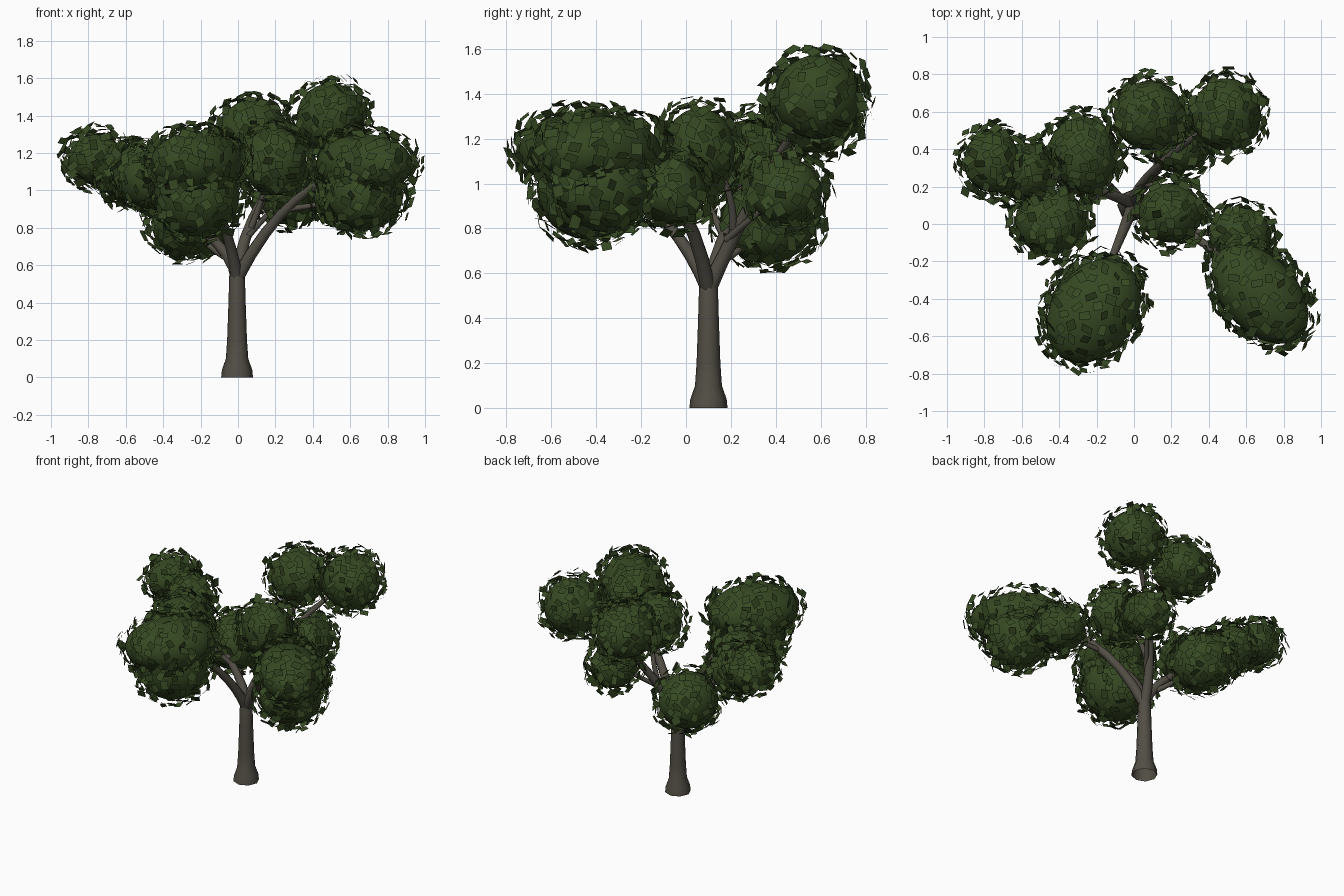
import bpy, bmesh, math, random
from mathutils import Vector, Matrix

random.seed(7)
if "Cube" in bpy.data.objects:
    bpy.data.objects.remove(bpy.data.objects["Cube"])


def material(name, colour):
    m = bpy.data.materials.new(name)
    m.use_nodes = True
    m.diffuse_color = (*colour, 1)
    bsdf = m.node_tree.nodes["Principled BSDF"]
    bsdf.inputs["Base Color"].default_value = (*colour, 1)
    bsdf.inputs["Roughness"].default_value = 0.9
    return m


bark = material("grey brown bark", (0.085, 0.077, 0.06))
green = material("dark leaf green", (0.036, 0.066, 0.016))


def limb(name, points):
    """Tapered round tube through (x, y, z, radius) points."""
    cu = bpy.data.curves.new(name, "CURVE")
    cu.dimensions = "3D"
    cu.bevel_depth = 1
    cu.bevel_resolution = 2
    sp = cu.splines.new("POLY")
    sp.points.add(len(points) - 1)
    for p, (x, y, z, r) in zip(sp.points, points):
        p.co = (x, y, z, 1)
        p.radius = r
    ob = bpy.data.objects.new(name, cu)
    bpy.context.collection.objects.link(ob)
    bpy.ops.object.select_all(action="DESELECT")
    ob.select_set(True)
    bpy.context.view_layer.objects.active = ob
    bpy.ops.object.convert(target="MESH")
    ob = bpy.context.object
    ob.data.materials.clear()
    ob.data.materials.append(bark)
    bpy.ops.object.shade_smooth_by_angle(angle=math.radians(50))


# Trunk with a flared foot
TX, TY = -0.005, 0.1
limb("trunk", [(TX, TY, z, r) for z, r in
               ((0, .085), (.04, .081), (.1, .06), (.2, .053), (.4, .046), (.54, .042), (.6, .03))])


def branch(name, start, mid, end, r0=.036, r1=.012):
    """Gently bent branch through a start, a middle and an end point."""
    a, m, b = Vector(start), Vector(mid), Vector(end)
    c = m * 2 - (a + b) / 2
    pts = []
    for i in range(9):
        t = i / 8
        p = a * (1 - t) ** 2 + c * 2 * t * (1 - t) + b * t * t
        pts.append((*p, r0 + (r1 - r0) * t))
    limb(name, pts)


# Main boughs fan out from the fork, with smaller side branches
fork = (TX, TY, .53)
branch("front_branch", fork, (-.08, -.09, .83), (-.2, -.38, 1.08))
branch("left_branch", fork, (.31, -.06, .95), (.66, -.34, 1.1))
branch("back_branch", fork, (.13, .31, .95), (.46, .56, 1.36), .038)
branch("right_branch", fork, (-.2, .18, .8), (-.74, .32, 1.15))
branch("back_side_branch", (.12, .3, .93), (.12, .45, 1.1), (.08, .56, 1.27), .018, .01)
branch("left_back_branch", (.05, .18, .75), (.15, .31, .86), (.26, .44, .96), .018, .01)
branch("middle_branch", (.07, .21, .8), (.14, .18, .99), (.19, .08, 1.15), .018, .01)
branch("right_low_branch", (-.06, .12, .64), (-.15, .23, .7), (-.28, .34, .82), .02, .01)
branch("right_front_branch", (-.16, .17, .76), (-.3, .1, .9), (-.44, .01, 1.06), .018, .01)
branch("left_side_branch", (.25, -.03, .9), (.4, -.05, .92), (.55, -.06, .96), .018, .01)

# Foliage clumps: centre, three radii, turn about the vertical in degrees
clumps = {
    "back_left_top": ((.495, .585, 1.385), (.185, .195, .188), 0),
    "back_top": ((.08, .58, 1.31), (.19, .185, .175), 0),
    "centre": ((.195, .06, 1.155), (.172, .16, .182), 0),
    "back_left_low": ((.265, .445, .965), (.15, .162, .145), 0),
    "back_right_low": ((-.275, .365, .83), (.19, .21, .185), 0),
    "far_right": ((-.76, .335, 1.165), (.15, .165, .135), 0),
    "right": ((-.59, .28, 1.09), (.155, .155, .15), 0),
    "front_right": ((-.445, .01, 1.06), (.19, .175, .165), 0),
    "front_upper": ((-.215, -.465, 1.145), (.305, .225, .172), 55),
    "front_lower": ((-.215, -.435, .975), (.225, .23, .225), 0),
    "left_upper": ((.675, -.375, 1.14), (.315, .2, .162), -47),
    "left_lower": ((.68, -.37, .975), (.205, .205, .19), 0),
    "left_inner": ((.57, -.07, .965), (.165, .16, .145), 0),
}
frames = {key: Matrix.Translation(c) @ Matrix.Rotation(math.radians(turn), 4, "Z")
          for key, (c, radii, turn) in clumps.items()}


def inside_other(p, own):
    """True where a point is buried in a neighbouring clump."""
    for key, (c, radii, turn) in clumps.items():
        if key != own:
            q = frames[key].inverted() @ p
            if sum((v / r) ** 2 for v, r in zip(q, radii)) < .9:
                return True
    return False


def finish(name, bm, smooth):
    me = bpy.data.meshes.new(name)
    for f in bm.faces:
        f.smooth = smooth
    bm.to_mesh(me)
    bm.free()
    me.materials.append(green)
    bpy.context.collection.objects.link(bpy.data.objects.new(name, me))


GOLDEN = math.pi * (3 - math.sqrt(5))
for key, (c, radii, turn) in clumps.items():
    frame = frames[key]
    # Solid inner mass
    bm = bmesh.new()
    bmesh.ops.create_icosphere(bm, subdivisions=3, radius=1,
                               matrix=frame @ Matrix.Diagonal((*radii, 1)))
    finish(key + "_clump", bm, True)

    # Shell of loose leaf cards around it, closer to the clump underneath
    bm = bmesh.new()
    leaves = int(145 * sum(radii) / .52)
    for i in range(leaves):
        u = 1 - 2 * (i + .5) / leaves
        a = i * GOLDEN + random.uniform(-.15, .15)
        s = math.sqrt(1 - u * u)
        d = Vector((s * math.cos(a), s * math.sin(a), u))
        gap = random.uniform(.02, .06) + .012 * min(u, 0)
        p = frame @ Vector([v * (r + gap) for v, r in zip(d, radii)])
        if inside_other(p, key):
            continue
        tilt = Vector([random.uniform(-.55, .55) for _ in range(3)])
        rot = (frame.to_3x3() @ d + tilt).to_track_quat("Z", "Y").to_matrix()
        rot = rot @ Matrix.Rotation(random.uniform(0, math.tau), 3, "Z")
        w, l = random.uniform(.018, .026), random.uniform(.022, .032)
        skew = random.uniform(-.008, .008)
        quad = ((-w - skew, -l), (w - skew, -l), (w + skew, l), (-w + skew, l))
        bm.faces.new([bm.verts.new(p + rot @ Vector((qx, qy, 0))) for qx, qy in quad])
    finish(key + "_leaves", bm, False)
